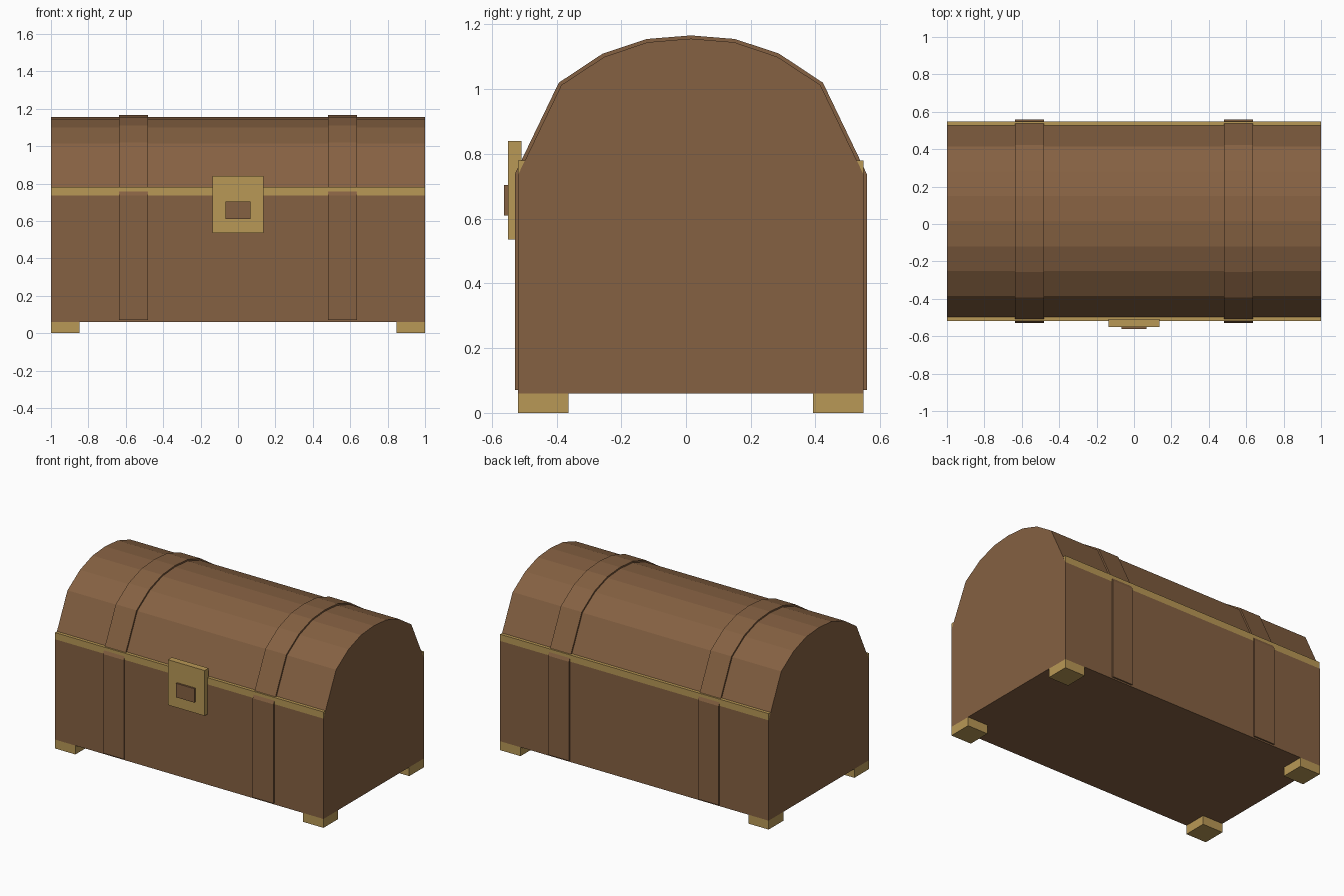
import bpy, bmesh

if "Cube" in bpy.data.objects:
    bpy.data.objects.remove(bpy.data.objects["Cube"])

YC = 0.015      # depth centre of the chest body
SEAM = 0.735    # height where the lid meets the base


def material(name, rgb):
    m = bpy.data.materials.new(name)
    m.diffuse_color = (*rgb, 1)
    m.use_nodes = True
    m.node_tree.nodes["Principled BSDF"].inputs["Base Color"].default_value = m.diffuse_color
    return m


wood = material("brown wood", (0.235, 0.119, 0.054))
brass = material("brass", (0.485, 0.314, 0.093))


def prism(name, profile, x0, x1, mat):
    """Extrude a closed (y, z) profile along x."""
    bm = bmesh.new()
    face = bm.faces.new([bm.verts.new((x0, y, z)) for y, z in profile])
    ext = bmesh.ops.extrude_face_region(bm, geom=[face])
    moved = [v for v in ext["geom"] if isinstance(v, bmesh.types.BMVert)]
    bmesh.ops.translate(bm, vec=(x1 - x0, 0, 0), verts=moved)
    bmesh.ops.recalc_face_normals(bm, faces=bm.faces)
    mesh = bpy.data.meshes.new(name)
    bm.to_mesh(mesh)
    bm.free()
    mesh.materials.append(mat)
    ob = bpy.data.objects.new(name, mesh)
    bpy.context.collection.objects.link(ob)
    return ob


def box(name, x0, x1, y0, y1, z0, z1, mat):
    return prism(name, [(y0, z0), (y1, z0), (y1, z1), (y0, z1)], x0, x1, mat)


def arch(half):
    """Mirror half of the lid outline, given as (distance from centre, z)."""
    return ([(YC + d, z) for d, z in half] +
            [(YC - d, z) for d, z in reversed(half) if d > 0])


lid_half = [(0.534, SEAM), (0.40, 1.013), (0.267, 1.10), (0.134, 1.145), (0, 1.156)]
strap_half = [(0.544, 0.07), (0.544, 0.737), (0.408, 1.02), (0.272, 1.11),
              (0.136, 1.155), (0, 1.166)]

# base and domed lid
box("chest_base", -1, 1, YC - 0.534, YC + 0.534, 0.06, SEAM, wood)
prism("domed_lid", arch(lid_half), -1, 1, wood)

# straps over lid, front and back
for side, x in (("left", -0.635), ("right", 0.48)):
    prism("strap_" + side, arch(strap_half), x, x + 0.155, wood)

# brass rim along front and back, and four feet
for end, s in (("front", -1), ("back", 1)):
    ys = sorted((YC + s * 0.534, YC + s * 0.48))
    box("rim_" + end, -0.9995, 0.9995, *ys, SEAM, 0.78, brass)
    fy = sorted((YC + s * 0.534, YC + s * 0.378))
    for side, x in (("left", -1), ("right", 0.848)):
        box(f"foot_{end}_{side}", x, x + 0.152, *fy, 0, 0.06, brass)

# lock plate and keyhole block
box("lock_plate", -0.137, 0.137, -0.55, -0.508, 0.535, 0.84, brass)
box("keyhole_block", -0.068, 0.068, -0.562, -0.54, 0.61, 0.704, wood)
